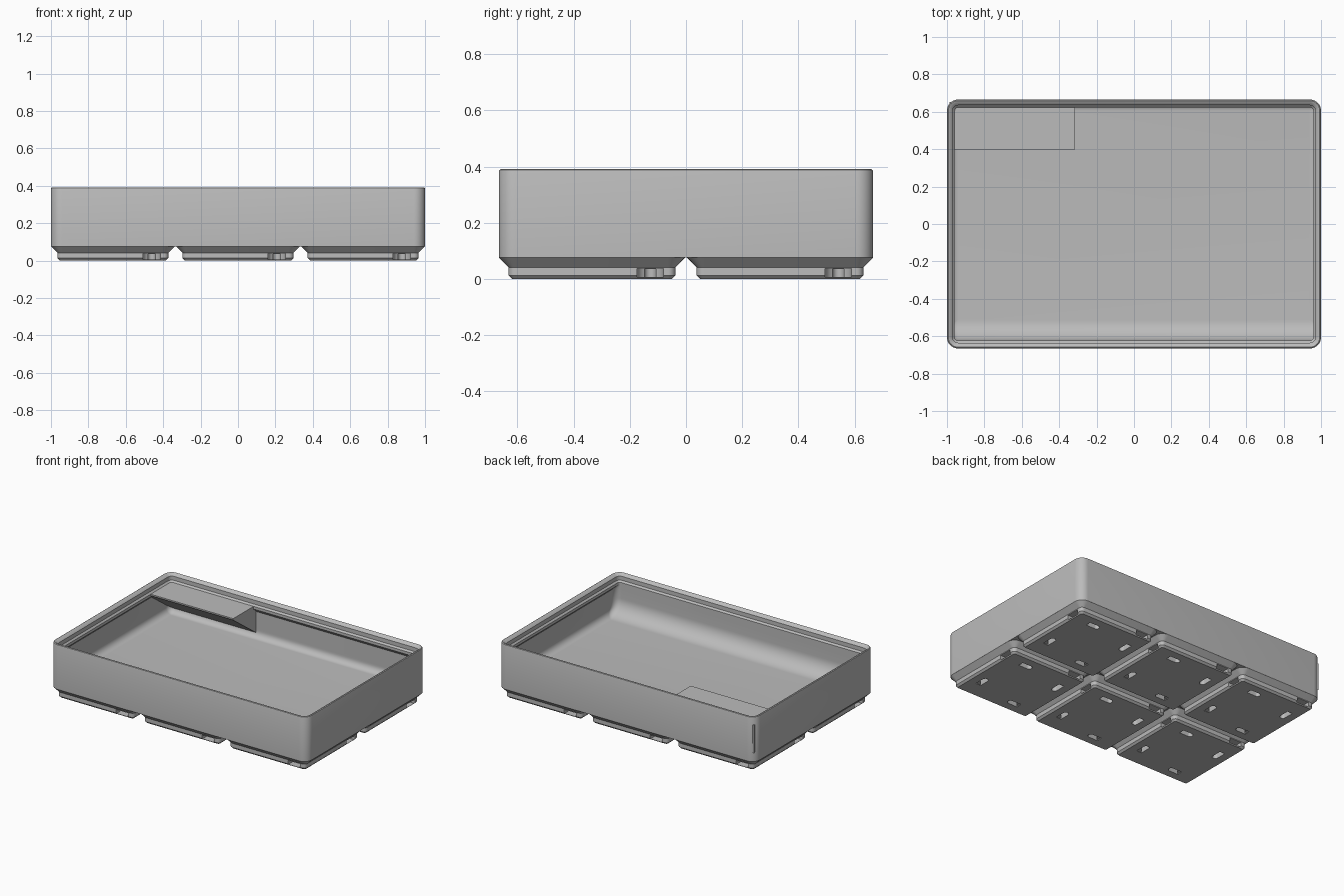
import bpy, bmesh, math
from mathutils import Matrix

old = bpy.data.objects.get("Cube")
if old:
    bpy.data.objects.remove(old, do_unlink=True)

S = 2 / 125.5              # millimetres to scene units
W, D = 125.5, 83.5         # outer footprint
PITCH = 42                 # spacing of the feet
FLOOR, RIM = 7.0, 21.0     # inside floor height, underside of stacking rim
CORNER = 3.75
SEG = 8

grey = bpy.data.materials.new("light grey plastic")
grey.use_nodes = True
colour = (0.5, 0.5, 0.5, 1)
grey.diffuse_color = colour
grey.node_tree.nodes["Principled BSDF"].inputs["Base Color"].default_value = colour


def rounded_rect(w, d, z, inset, front=None, r=None):
    """Ring of points; the front side may have its own inset."""
    front = inset if front is None else front
    r = max(CORNER - inset, 0.3) if r is None else r
    x, y0, y1 = w / 2 - inset - r, -d / 2 + front + r, d / 2 - inset - r
    ring = []
    for k, (cx, cy) in enumerate([(x, y1), (-x, y1), (-x, y0), (x, y0)]):
        for i in range(SEG + 1):
            a = math.pi / 2 * (k + i / SEG)
            ring.append((cx + r * math.cos(a), cy + r * math.sin(a), z))
    return ring


def make_object(name, bm):
    bmesh.ops.recalc_face_normals(bm, faces=bm.faces)
    bm.transform(Matrix.Scale(S, 4))
    mesh = bpy.data.meshes.new(name)
    bm.to_mesh(mesh)
    bm.free()
    mesh.materials.append(grey)
    ob = bpy.data.objects.new(name, mesh)
    bpy.context.collection.objects.link(ob)
    return ob


def loft(name, rings):
    bm = bmesh.new()
    loops = [[bm.verts.new(p) for p in ring] for ring in rings]
    n = len(loops[0])
    for a, b in zip(loops, loops[1:]):
        for i in range(n):
            j = (i + 1) % n
            bm.faces.new((a[i], a[j], b[j], b[i]))
    bm.faces.new(loops[0])
    bm.faces.new(loops[-1])
    return make_object(name, bm)


def add_prism(bm, outline, depth, matrix):
    """Extrude a flat outline along local z."""
    verts = [bm.verts.new(matrix @ Matrix.Translation((x, y, 0)).translation) for x, y in outline]
    face = bm.faces.new(verts)
    out = bmesh.ops.extrude_face_region(bm, geom=[face])
    shift = matrix.to_3x3().col[2] * depth
    for v in out["geom"]:
        if isinstance(v, bmesh.types.BMVert):
            v.co += shift


def activate(ob):
    bpy.ops.object.select_all(action="DESELECT")
    ob.select_set(True)
    bpy.context.view_layer.objects.active = ob


def smooth(ob):
    activate(ob)
    bpy.ops.object.shade_smooth_by_angle(angle=math.radians(30))


# Tray: outer wall, stacking rim, inner wall, floor fillet and front scoop
WALL, LEDGE, FILLET, SCOOP = 0.95, 2.6, 2.8, 7.0
rings = [rounded_rect(W, D, z, inset) for z, inset in [
    (4.75, 0), (24.0, 0), (24.35, 0.12), (24.55, 0.45), (24.4, 0.95),
    (23.45, 1.9), (21.7, 1.9), (RIM, LEDGE), (RIM - 1.2, LEDGE)]]
rings.append(rounded_rect(W, D, RIM - 2.85, WALL, LEDGE, FILLET))


def arc_inset(r, h):
    return r - math.sqrt(max(r * r - max(r - h, 0) ** 2, 0))


STEPS = 14
for i in range(STEPS + 1):
    h = SCOOP * (1 - math.sin(math.pi / 2 * i / STEPS))
    side = arc_inset(FILLET, h)
    rings.append(rounded_rect(W, D, FLOOR + h, WALL + side,
                              LEDGE + arc_inset(SCOOP, h), max(FILLET - side, 0.3)))
smooth(loft("tray", rings))

# Label shelf in the back corner, with a sloped underside
bm = bmesh.new()
back = D / 2 - 0.8
profile = [(back, RIM), (24.95, RIM), (24.95, 20.4), (25.5, 19.9), (back, 8.7)]
sideways = Matrix(((0, 0, 1, -W / 2 + 0.8), (1, 0, 0, 0), (0, 1, 0, 0), (0, 0, 0, 1)))
add_prism(bm, profile, PITCH + 0.15, sideways)
make_object("label_shelf", bm)

# Foot with a stepped, tapered profile
foot = loft("feet", [rounded_rect(41.5, 41.5, z, inset) for z, inset in
                     [(0, 2.95), (0.8, 2.15), (2.6, 2.15), (4.76, 0)]])
foot.location = (-PITCH * S, -PITCH / 2 * S, 0)


def round_ended(start, end, r):
    """Slot outline, round at the start and square at the end."""
    pts = [(end, -r), (end, r)]
    for i in range(13):
        a = math.pi / 2 + math.pi * i / 12
        pts.append((start + r * math.cos(a), r * math.sin(a)))
    return pts


# Side magnet slots and bottom release slots, turned around each foot
for name, outline, z, depth in [
        ("magnet_slot_cutter", round_ended(0, 11, 2.93), 0.4, 1.9),
        ("release_slot_cutter", round_ended(-6.93, -2.53, 1.25), -0.2, 2.45)]:
    bm = bmesh.new()
    for k in range(4):
        turn = Matrix.Rotation(math.pi / 2 * k, 4, "Z")
        add_prism(bm, outline, depth, turn @ Matrix.Translation((13, 13, z)))
    cutter = make_object(name, bm)
    cutter.location = foot.location
    cutter.hide_render = True
    mod = foot.modifiers.new(name, "BOOLEAN")
    mod.operation = "DIFFERENCE"
    mod.solver = "EXACT"
    mod.object = cutter
    activate(foot)
    bpy.ops.object.modifier_apply(modifier=mod.name)
    bpy.data.objects.remove(cutter, do_unlink=True)

smooth(foot)
for name, count, step in [("columns", 3, (PITCH * S, 0, 0)), ("rows", 2, (0, PITCH * S, 0))]:
    arr = foot.modifiers.new(name, "ARRAY")
    arr.count = count
    arr.use_relative_offset = False
    arr.use_constant_offset = True
    arr.constant_offset_displace = step
